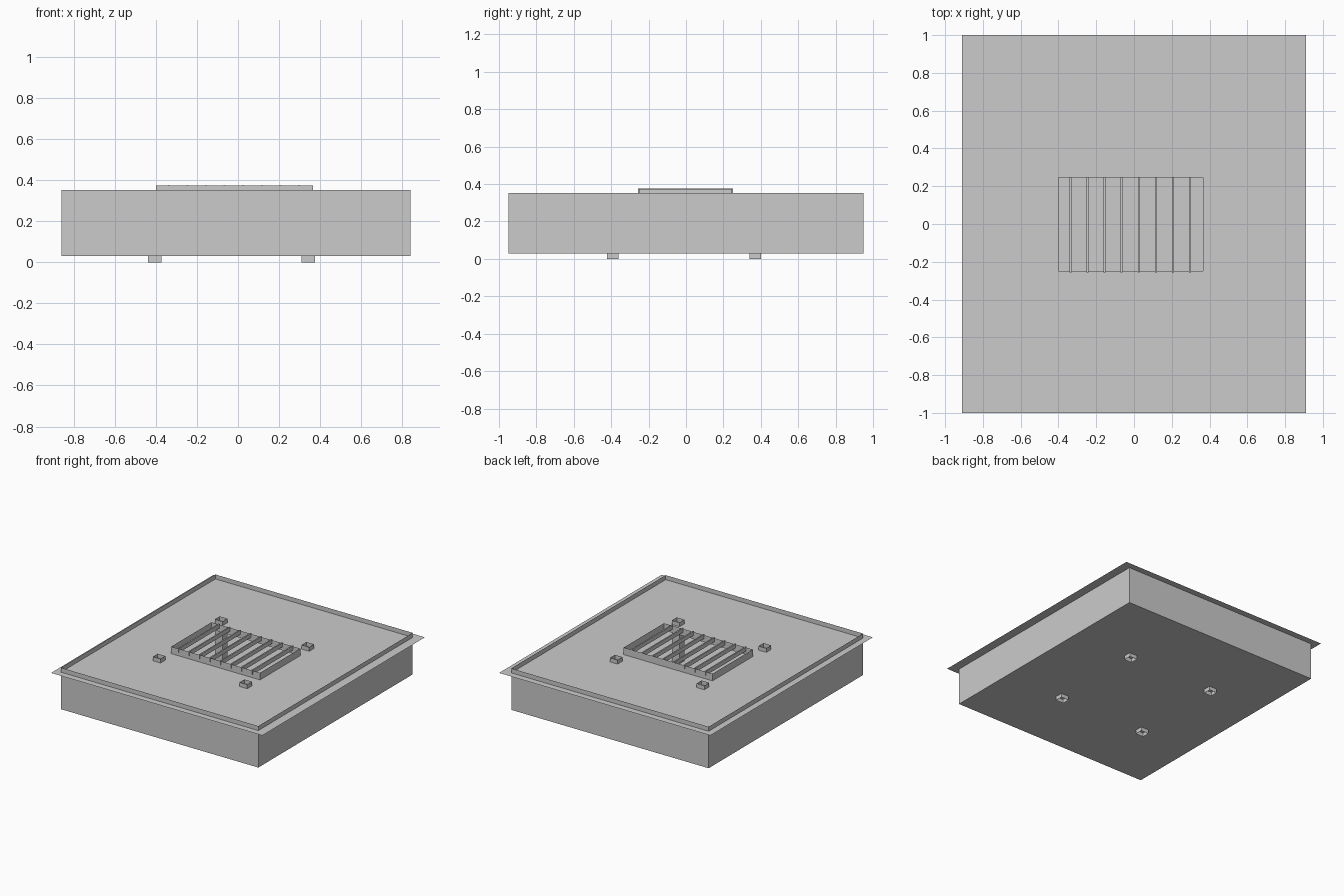
import bpy

if "Cube" in bpy.data.objects:
    bpy.data.objects.remove(bpy.data.objects["Cube"])


def mesh_object(name, verts, faces):
    mesh = bpy.data.meshes.new(name)
    mesh.from_pydata(verts, [], faces)
    mesh.update()
    obj = bpy.data.objects.new(name, mesh)
    bpy.context.collection.objects.link(obj)
    return obj


def rect(x0, x1, y0, y1, z):
    return [(x0, y0, z), (x1, y0, z), (x1, y1, z), (x0, y1, z)]


SIDES = [(i, (i + 1) % 4, (i + 1) % 4 + 4, i + 4) for i in range(4)]


def shell(name, x0, x1, y0, y1, z0, z1, bottom=False, top=False):
    """Four thin walls with optional end faces."""
    faces = list(SIDES)
    if bottom:
        faces.append((3, 2, 1, 0))
    if top:
        faces.append((4, 5, 6, 7))
    return mesh_object(name, rect(x0, x1, y0, y1, z0) + rect(x0, x1, y0, y1, z1), faces)


PLATE_Z = 0.318
GRATE = (-0.40, 0.365, -0.25, 0.245)

# Open-topped tray body
shell("tray_body", -0.86, 0.84, -0.95, 0.95, 0.03, 0.353, bottom=True)

# Thin deck plate, overhanging the body, with an opening below the grate
mesh_object("deck_plate",
            rect(-0.91, 0.91, -1, 1, PLATE_Z) + rect(*GRATE, PLATE_Z), SIDES)

# Grate frame and its cross bars
shell("grate_frame", *GRATE, PLATE_Z, 0.373)
for i in range(8):
    x = -0.337 + i * 0.0906
    shell(f"grate_bar_{i + 1}", x - 0.005, x + 0.005, -0.257, 0.25,
          0.345, 0.377, bottom=True, top=True)

# Square hollow legs running through the tray and deck
for side, x in (("left", -0.405), ("right", 0.342)):
    for end, y in (("front", -0.392), ("back", 0.37)):
        shell(f"{end}_{side}_leg", x - 0.033, x + 0.033,
              y - 0.03, y + 0.03, 0, 0.35)
